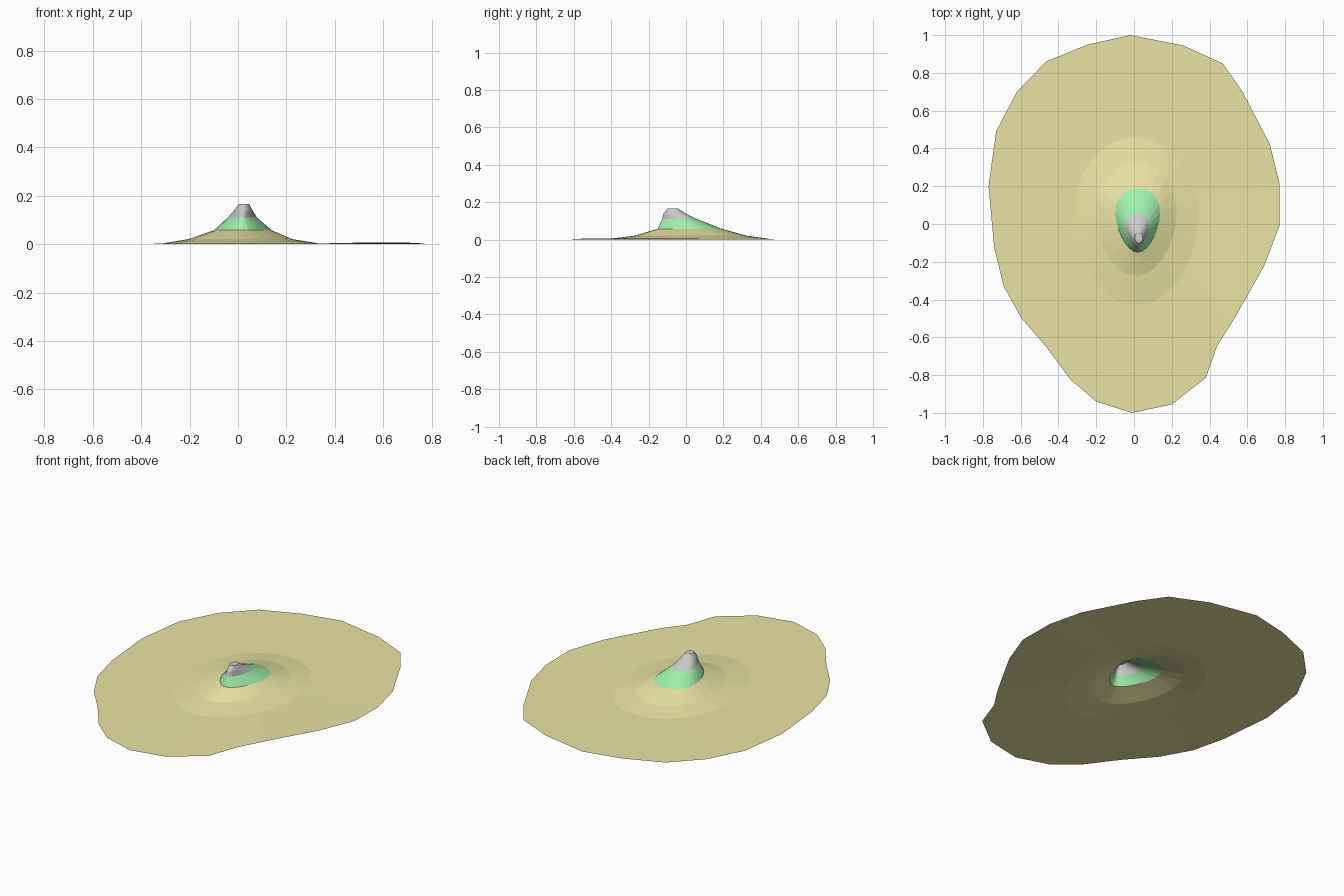
import bpy, bmesh, math

if "Cube" in bpy.data.objects:
    bpy.data.objects.remove(bpy.data.objects["Cube"])

# Shoreline, clockwise from the back
SHORE = [(-.02, 1), (.26, .945), (.47, .85), (.575, .70), (.72, .42), (.77, .215),
         (.77, -.01), (.69, -.22), (.52, -.52), (.44, -.645), (.38, -.815), (.2, -.955),
         (-.01, -1), (-.2, -.94), (-.335, -.825), (-.465, -.65), (-.595, -.5), (-.69, -.33),
         (-.74, -.125), (-.77, .2), (-.73, .49), (-.62, .70), (-.465, .86), (-.245, .95)]
N = len(SHORE)
LIFT = {6: .003, 7: .007, 8: .007}   # slightly raised stretch of shore


def egg(cx, cy, rx, ry, z, taper=0.0):
    """Contour ring, narrower toward the front when taper > 0."""
    pts = []
    for i in range(N):
        a = math.tau * i / N
        s, c = math.sin(a), math.cos(a)
        pts.append((cx + rx * s * (1 + taper * c), cy + ry * c, z))
    return pts


def band(name, rings, color=None, cap=False):
    """Open surface lofted from the outer ring to the inner one."""
    bm = bmesh.new()
    loops = [[bm.verts.new(p) for p in r] for r in rings]
    for lo, hi in zip(loops, loops[1:]):
        for i in range(N):
            j = (i + 1) % N
            bm.faces.new((lo[j], lo[i], hi[i], hi[j]))
    if cap:
        bm.faces.new(loops[-1][::-1])
    me = bpy.data.meshes.new(name)
    bm.to_mesh(me)
    bm.free()
    ob = bpy.data.objects.new(name, me)
    bpy.context.collection.objects.link(ob)
    if color:
        mat = bpy.data.materials.new(name)
        mat.diffuse_color = (*color, 1)
        mat.use_nodes = True
        mat.node_tree.nodes["Principled BSDF"].inputs["Base Color"].default_value = mat.diffuse_color
        me.materials.append(mat)


shore = [(x, y, LIFT.get(i, 0)) for i, (x, y) in enumerate(SHORE)]
grass_edge = egg(.02, .02, .115, .17, .058, .25)
rock_edge = egg(.018, -.035, .057, .093, .11, .4)

# Flat sand rising to the foot of the hill
band("sand", [shore, egg(.01, .015, .33, .445, .002, .05),
              egg(.01, .025, .215, .30, .021, .12), grass_edge], (.83, .78, .37))
# Green slope
band("grass", [grass_edge, rock_edge], (.35, .88, .42))
# Grey summit
band("rock_peak", [rock_edge, egg(.022, -.062, .037, .058, .14, .25),
                   egg(.025, -.072, .021, .028, .167)], cap=True)
